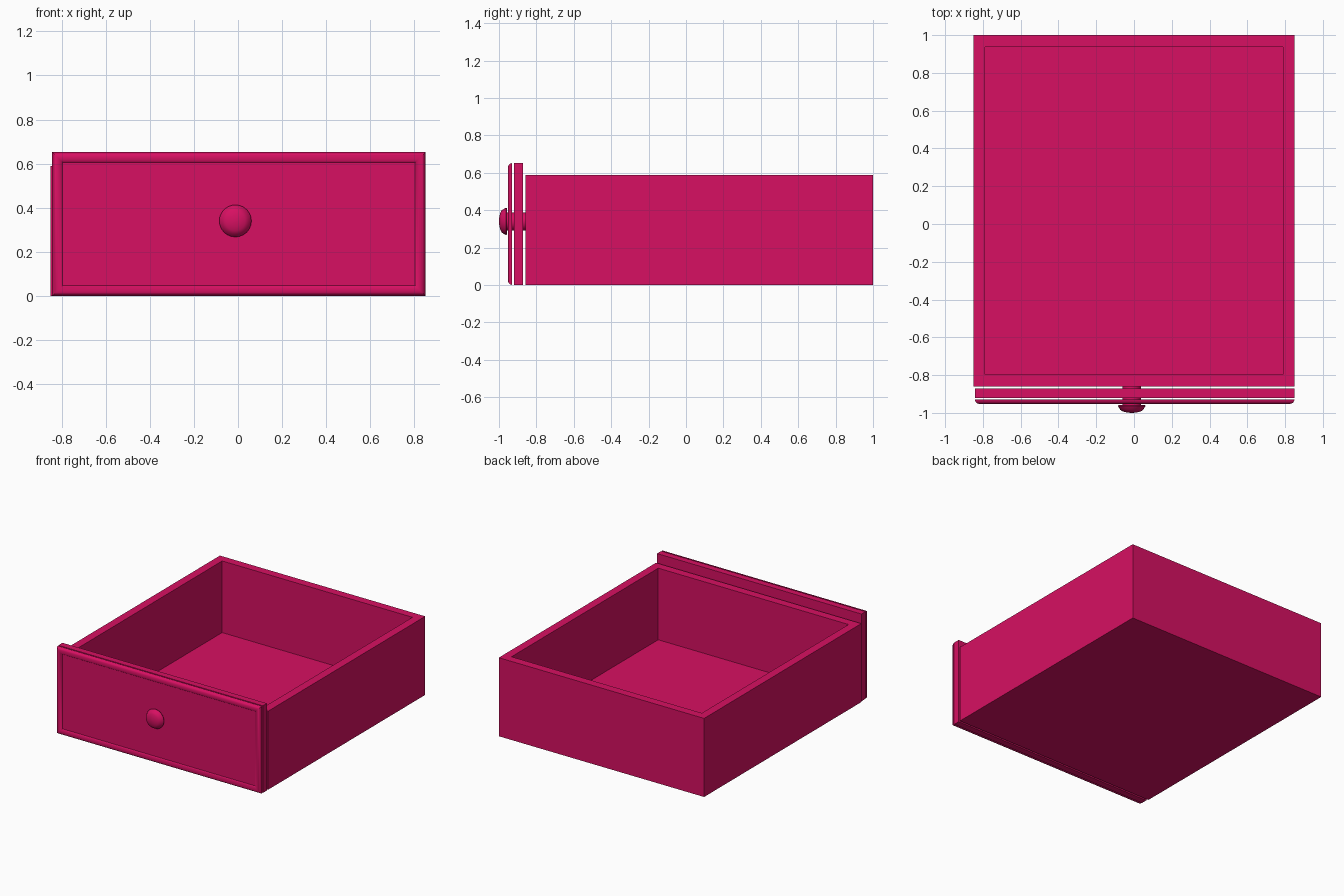
import bpy, bmesh, math

cube = bpy.data.objects.get("Cube")
if cube:
    bpy.data.objects.remove(cube, do_unlink=True)

pink = bpy.data.materials.new("raspberry pink")
pink.use_nodes = True
colour = (0.68, 0.005, 0.122, 1)
pink.diffuse_color = colour
pink.node_tree.nodes["Principled BSDF"].inputs["Base Color"].default_value = colour


def loft(name, rings, smooth=False):
    """Skin a list of equal-sized point rings and cap both ends."""
    bm = bmesh.new()
    loops = [[bm.verts.new(p) for p in ring] for ring in rings]
    n = len(loops[0])
    for a, b in zip(loops, loops[1:]):
        for i in range(n):
            j = (i + 1) % n
            bm.faces.new((a[i], a[j], b[j], b[i]))
    bm.faces.new(loops[0])
    bm.faces.new(loops[-1])
    bmesh.ops.recalc_face_normals(bm, faces=bm.faces)
    mesh = bpy.data.meshes.new(name)
    bm.to_mesh(mesh)
    bm.free()
    mesh.materials.append(pink)
    obj = bpy.data.objects.new(name, mesh)
    bpy.context.collection.objects.link(obj)
    if smooth:
        bpy.ops.object.select_all(action="DESELECT")
        obj.select_set(True)
        bpy.context.view_layer.objects.active = obj
        bpy.ops.object.shade_smooth_by_angle(angle=math.radians(35))
    return obj


def flat_ring(x, y0, y1, z):
    return [(-x, y0, z), (x, y0, z), (x, y1, z), (-x, y1, z)]


LEFT, RIGHT, TOP = -0.843, 0.85, 0.652


def front_ring(y, d):
    return [(LEFT + d, y, d), (RIGHT - d, y, d),
            (RIGHT - d, y, TOP - d), (LEFT + d, y, TOP - d)]


# Open tray: outside, rim, inside walls and floor
wall, height, floor = 0.062, 0.588, 0.052
back, front = 1.0, -0.859
inner = (0.85 - wall, front + wall, back - wall)
loft("drawer_box", [flat_ring(0.85, front, back, 0),
                    flat_ring(0.85, front, back, height),
                    flat_ring(*inner, height),
                    flat_ring(*inner, floor)])

# Backing board behind the face
loft("front_board", [front_ring(-0.872, 0), front_ring(-0.92, 0)])

# Face panel with a rounded rim and a shallow recess
rim = [(-0.929, 0), (-0.937, 0.002), (-0.945, 0.007), (-0.95, 0.014),
       (-0.952, 0.022), (-0.951, 0.032), (-0.947, 0.041), (-0.94, 0.047),
       (-0.94, 0.048)]
loft("front_panel", [front_ring(y, d) for y, d in rim], smooth=True)

# Turned knob and its stem
profile = [(-0.858, 0.048), (-0.957, 0.048), (-0.957, 0.07), (-0.963, 0.073),
           (-0.985, 0.06), (-0.993, 0.045), (-0.998, 0.025), (-1.0, 0.006)]
sides = 24
angles = [math.tau * i / sides for i in range(sides)]
loft("knob", [[(-0.012 + r * math.cos(a), y, 0.34 + r * math.sin(a))
               for a in angles] for y, r in profile], smooth=True)
